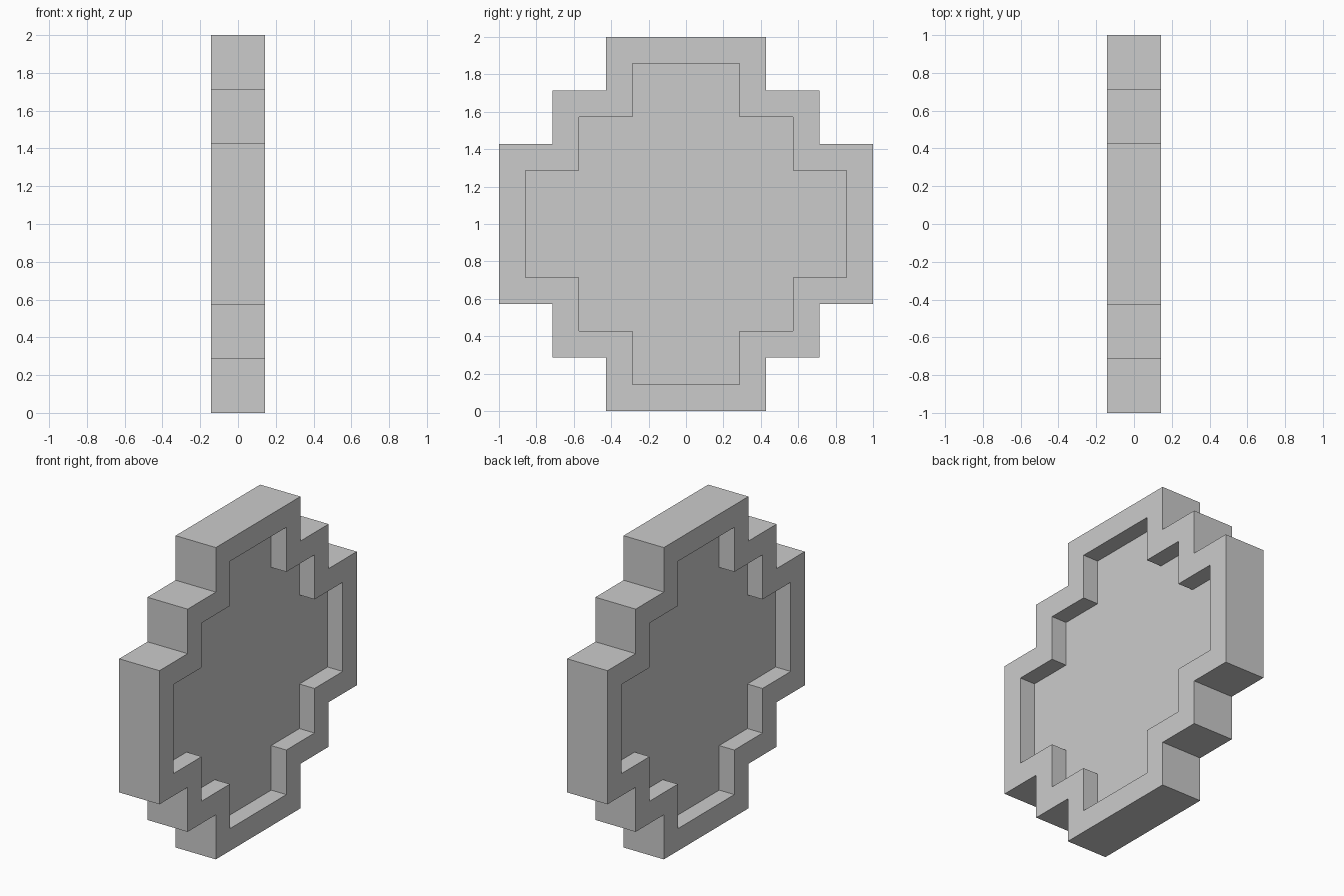
import bpy
import bmesh

if "Cube" in bpy.data.objects:
    bpy.data.objects.remove(bpy.data.objects["Cube"])

U = 1 / 7                 # pixel step of the stepped outline
HALF = U                  # half thickness
FLOOR = U * 0.25          # half thickness of the recessed web


def outline(inset):
    """Stepped outline: one quadrant rotated four times."""
    pts = []
    quad = [(a - inset, b - inset) for a, b in ((7, 3), (5, 3), (5, 5), (3, 5), (3, 7))]
    for _ in range(4):
        pts += quad
        quad = [(-z, y) for y, z in quad]
    return pts


bm = bmesh.new()


def ring(x, inset):
    return [bm.verts.new((x, y * U, 1 + z * U)) for y, z in outline(inset)]


# Loops from the left recess floor, over the rim, to the right recess floor
rings = [ring(x, i) for x, i in ((-FLOOR, 1), (-HALF, 1), (-HALF, 0),
                                 (HALF, 0), (HALF, 1), (FLOOR, 1))]
for a, b in zip(rings, rings[1:]):
    n = len(a)
    for i in range(n):
        j = (i + 1) % n
        bm.faces.new((a[i], a[j], b[j], b[i]))

# Recess floors on both sides
bm.faces.new(rings[0])
bm.faces.new(rings[-1])
bmesh.ops.recalc_face_normals(bm, faces=bm.faces)

mesh = bpy.data.meshes.new("stepped_coin")
bm.to_mesh(mesh)
bm.free()
bpy.context.collection.objects.link(bpy.data.objects.new("stepped_coin", mesh))
